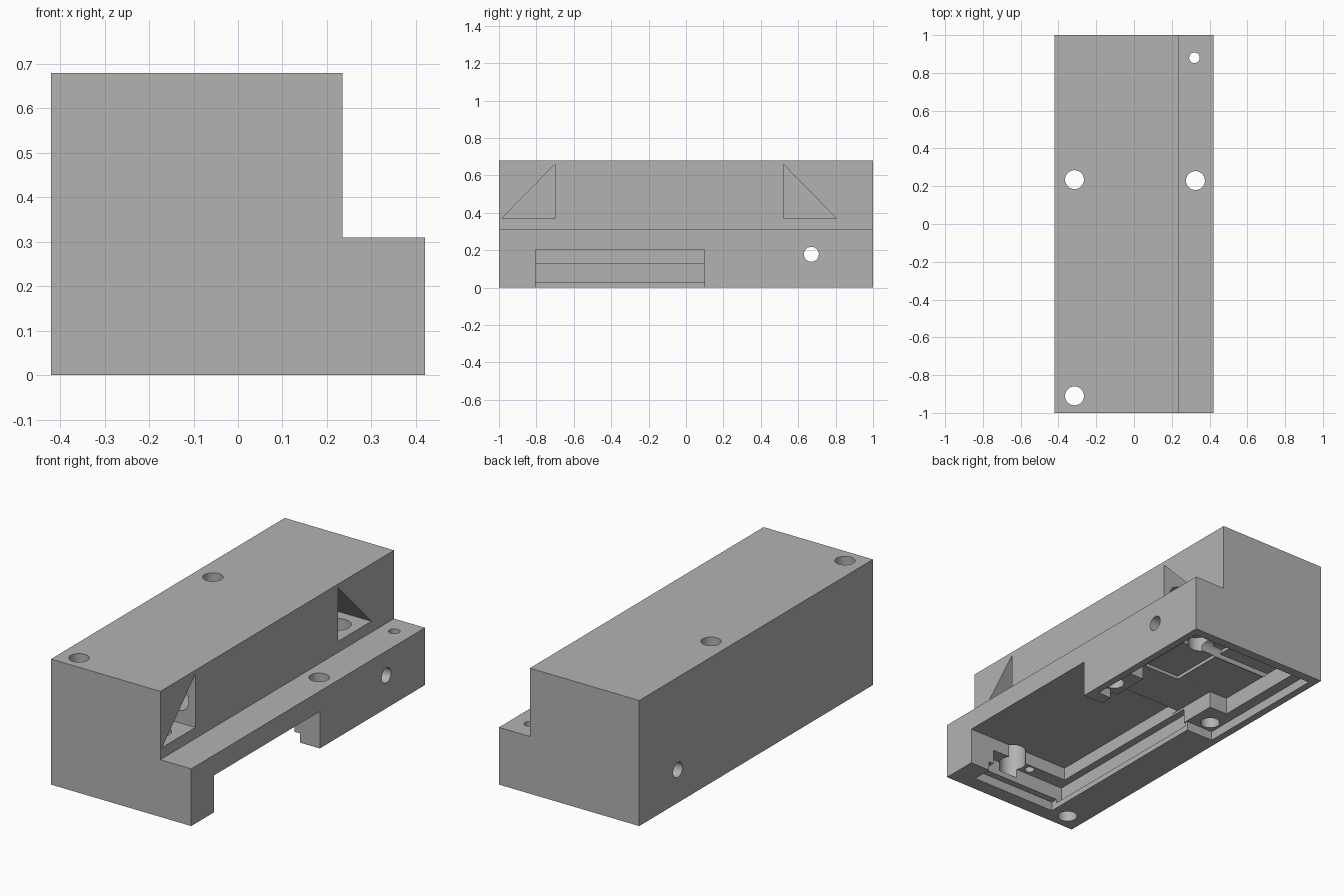
import bpy, bmesh, math
from mathutils import Matrix, Vector

cube = bpy.data.objects.get("Cube")
if cube:
    bpy.data.objects.remove(cube, do_unlink=True)

grey = bpy.data.materials.new("plain grey")
grey.use_nodes = True
colour = (0.45, 0.45, 0.45, 1)
grey.diffuse_color = colour
grey.node_tree.nodes["Principled BSDF"].inputs["Base Color"].default_value = colour


def new_object(name, bm):
    bmesh.ops.recalc_face_normals(bm, faces=bm.faces)
    mesh = bpy.data.meshes.new(name)
    bm.to_mesh(mesh)
    bm.free()
    mesh.materials.append(grey)
    obj = bpy.data.objects.new(name, mesh)
    bpy.context.collection.objects.link(obj)
    return obj


def prism(name, points, direction):
    """Extrude a flat outline of 3D points along a direction."""
    bm = bmesh.new()
    face = bm.faces.new([bm.verts.new(p) for p in points])
    ext = bmesh.ops.extrude_face_region(bm, geom=[face])
    verts = [v for v in ext["geom"] if isinstance(v, bmesh.types.BMVert)]
    bmesh.ops.translate(bm, verts=verts, vec=Vector(direction))
    return new_object(name, bm)


def box(name, x, y, z):
    pts = [(x[0], y[0], z[0]), (x[1], y[0], z[0]), (x[1], y[1], z[0]), (x[0], y[1], z[0])]
    return prism(name, pts, (0, 0, z[1] - z[0]))


def rod(name, start, end, radius):
    a, b = Vector(start), Vector(end)
    bm = bmesh.new()
    turn = (b - a).to_track_quat("Z", "Y").to_matrix().to_4x4()
    bmesh.ops.create_cone(bm, cap_ends=True, segments=48, radius1=radius, radius2=radius,
                          depth=(b - a).length,
                          matrix=Matrix.Translation((a + b) / 2) @ turn)
    return new_object(name, bm)


def cut(target, cutter):
    """Subtract the cutter from the target and discard it."""
    mod = target.modifiers.new("cut", "BOOLEAN")
    mod.operation = "DIFFERENCE"
    mod.solver = "EXACT"
    mod.object = cutter
    bpy.context.view_layer.objects.active = target
    bpy.ops.object.modifier_apply(modifier=mod.name)
    bpy.data.objects.remove(cutter, do_unlink=True)


# Stepped housing block
outline = [(-0.42, 0), (0.42, 0), (0.42, 0.31), (0.235, 0.31), (0.235, 0.68), (-0.42, 0.68)]
housing = prism("housing", [(x, -1, z) for x, z in outline], (0, 2, 0))

# Underside pockets: lid recess, board groove, deep bay with side notch, rear bay
low = -0.1
pockets = [
    ((-0.216, 0.30), (-0.917, 0.22), (low, 0.05)),
    ((-0.38, 0.38), (0.17, 0.95), (low, 0.05)),
    ((-0.25, 0.27), (-0.88, 0.15), (0.03, 0.13)),
    ((-0.208, 0.5), (-0.805, 0.10), (low, 0.2)),
    ((-0.21, 0.24), (0.06, 0.91), (0.02, 0.142)),
    ((-0.32, 0.35), (0.36, 0.912), (0.025, 0.1421)),
    ((0.0, 0.22), (0.35, 0.78), (0.1, 0.16)),
]
for p in pockets:
    cut(housing, box("pocket", *p))

# Triangular windows in the step wall, each with a vertical bore below
for tall, tip, bore_x, bore_y in [(-0.70, -0.985, 0.11, -0.845), (0.52, 0.805, 0.12, 0.68)]:
    tri = [(0.02, tall, 0.37), (0.02, tip, 0.37), (0.02, tall, 0.66)]
    cut(housing, prism("window", tri, (0.3, 0, 0)))
    cut(housing, rod("bore", (bore_x, bore_y, 0.08), (bore_x, bore_y, 0.39), 0.068))

# Long bore joining the two windows
cut(housing, rod("long_bore", (0.13, -0.72, 0.5), (0.13, 0.54, 0.5), 0.065))

# Vertical screw holes and the crosswise pin hole
for x, y, r in [(-0.315, 0.235, 0.05), (0.325, 0.23, 0.05), (-0.315, -0.91, 0.05), (0.32, 0.88, 0.028)]:
    cut(housing, rod("screw_hole", (x, y, -0.2), (x, y, 0.9), r))
cut(housing, rod("pin_hole", (-0.6, 0.67, 0.178), (0.6, 0.67, 0.178), 0.04))

# Small blind hole in the front shelf
cut(housing, rod("blind_hole", (0.0, -0.84, 0.1), (0.0, -0.84, 0.19), 0.025))

# Smooth bores with crisp edges
bpy.ops.object.select_all(action="DESELECT")
housing.select_set(True)
bpy.context.view_layer.objects.active = housing
bpy.ops.object.shade_smooth_by_angle(angle=math.radians(30))
